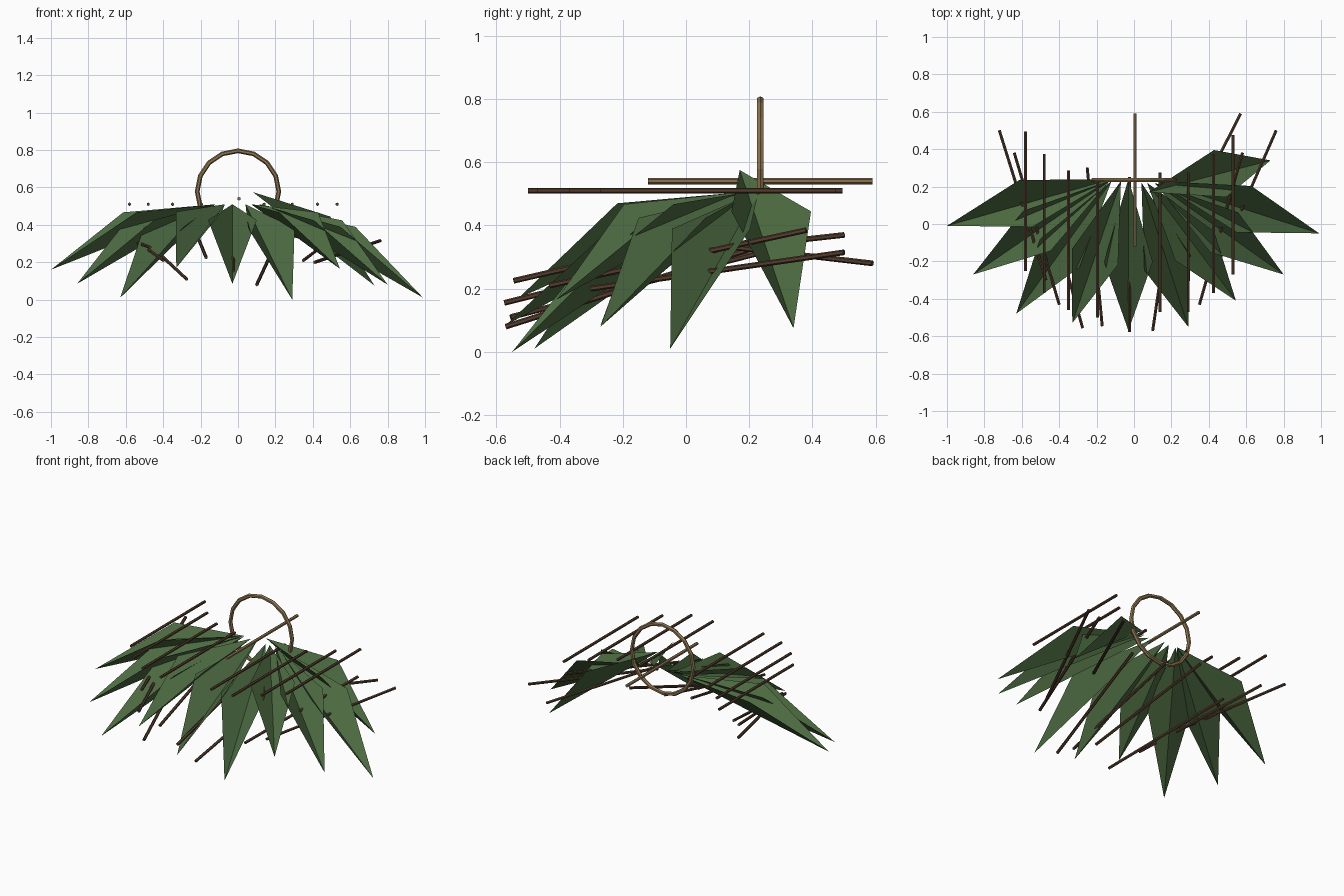
import bpy, bmesh, math
from mathutils import Vector

if "Cube" in bpy.data.objects:
    bpy.data.objects.remove(bpy.data.objects["Cube"])


def material(name, rgb):
    m = bpy.data.materials.new(name)
    m.diffuse_color = (*rgb, 1)
    m.use_nodes = True
    m.node_tree.nodes["Principled BSDF"].inputs["Base Color"].default_value = m.diffuse_color
    return m


GREEN = material("leaf green", (0.075, 0.15, 0.055))
BROWN = material("dark bark", (0.09, 0.047, 0.027))
TAN = material("tan wood", (0.27, 0.175, 0.08))


def finish(bm, name, mat):
    me = bpy.data.meshes.new(name)
    bm.to_mesh(me)
    bm.free()
    me.materials.append(mat)
    ob = bpy.data.objects.new(name, me)
    bpy.context.collection.objects.link(ob)
    return ob


def stick(name, a, b, radius, mat):
    """Straight six-sided stick between two points."""
    a, b = Vector(a), Vector(b)
    bm = bmesh.new()
    bmesh.ops.create_cone(bm, cap_ends=True, segments=6, radius1=radius,
                          radius2=radius, depth=(b - a).length)
    ob = finish(bm, name, mat)
    ob.rotation_mode = 'QUATERNION'
    ob.rotation_quaternion = (b - a).to_track_quat('Z', 'Y')
    ob.location = (a + b) / 2


def leaf(name, base, tip, width=0.13, lift=0.13, t=0.47):
    """Pointed leaf folded into a V along its straight spine."""
    base, tip = Vector(base), Vector(tip)
    d = (tip - base).normalized()
    side = d.cross(Vector((0, 0, 1))).normalized()
    normal = side.cross(d)
    mid = base.lerp(tip, t) + normal * lift
    bm = bmesh.new()
    vb, vt, vl, vr = [bm.verts.new(p) for p in
                      (base, tip, mid - side * width, mid + side * width)]
    bm.faces.new((vb, vt, vl))
    bm.faces.new((vb, vr, vt))
    finish(bm, name, GREEN)


# Fan of leaves: base, tip
leaves = [
    ((-0.12, 0.24, 0.51), (-1.00, -0.01, 0.16)),
    ((-0.13, 0.23, 0.51), (-0.86, -0.27, 0.085)),
    ((-0.12, 0.23, 0.51), (-0.63, -0.48, 0.01)),
    ((-0.07, 0.23, 0.51), (-0.33, -0.53, 0.17)),
    ((-0.03, 0.24, 0.51), (-0.03, -0.57, 0.085)),
    ((0.04, 0.22, 0.51), (0.29, -0.55, 0.0)),
    ((0.07, 0.22, 0.51), (0.545, -0.41, 0.165)),
    ((0.11, 0.22, 0.51), (0.80, -0.27, 0.08)),
    ((0.12, 0.23, 0.51), (0.99, -0.05, 0.01)),
    ((0.08, 0.17, 0.575), (0.73, 0.34, 0.075)),
]
for i, (b, t) in enumerate(leaves):
    leaf(f"leaf_{i + 1}", b, t)

# Level sticks running front to back: x, front end y
for i, (x, y) in enumerate([(-0.58, -0.25), (-0.48, -0.37), (-0.35, -0.46),
                            (-0.195, -0.50), (0.14, -0.47), (0.29, -0.47),
                            (0.425, -0.37), (0.53, -0.27)]):
    stick(f"level_stick_{i + 1}", (x, y, 0.51), (x, y + 0.745, 0.51), 0.009, BROWN)

# Sloping sticks under the leaves
slopes = [
    ((0.10, -0.57, 0.08), (0.22, 0.25, 0.34)),
    ((-0.275, -0.555, 0.11), (-0.49, 0.22, 0.31)),
    ((-0.025, -0.575, 0.155), (-0.025, 0.25, 0.36)),
    ((-0.17, -0.545, 0.225), (-0.25, 0.30, 0.42)),
    ((-0.40, -0.43, 0.21), (-0.64, 0.38, 0.385)),
    ((-0.72, 0.50, 0.37), (-0.47, -0.30, 0.28)),
    ((0.35, -0.43, 0.21), (0.58, 0.38, 0.385)),
    ((0.76, 0.50, 0.315), (0.41, -0.30, 0.20)),
    ((0.57, 0.59, 0.28), (0.22, -0.10, 0.36)),
]
for i, (a, b) in enumerate(slopes):
    stick(f"sloping_stick_{i + 1}", a, b, 0.009, BROWN)

# Tan stick through the collar
stick("collar_stick", (0.005, -0.12, 0.54), (0.005, 0.59, 0.54), 0.01, TAN)

# Upright collar ring
bpy.ops.mesh.primitive_torus_add(
    major_segments=16, minor_segments=6, major_radius=0.218, minor_radius=0.0125,
    location=(0, 0.235, 0.578), rotation=(math.pi / 2, 0, 0))
ring = bpy.context.object
ring.name = "collar_ring"
ring.data.materials.append(TAN)
for p in ring.data.polygons:
    p.use_smooth = False
